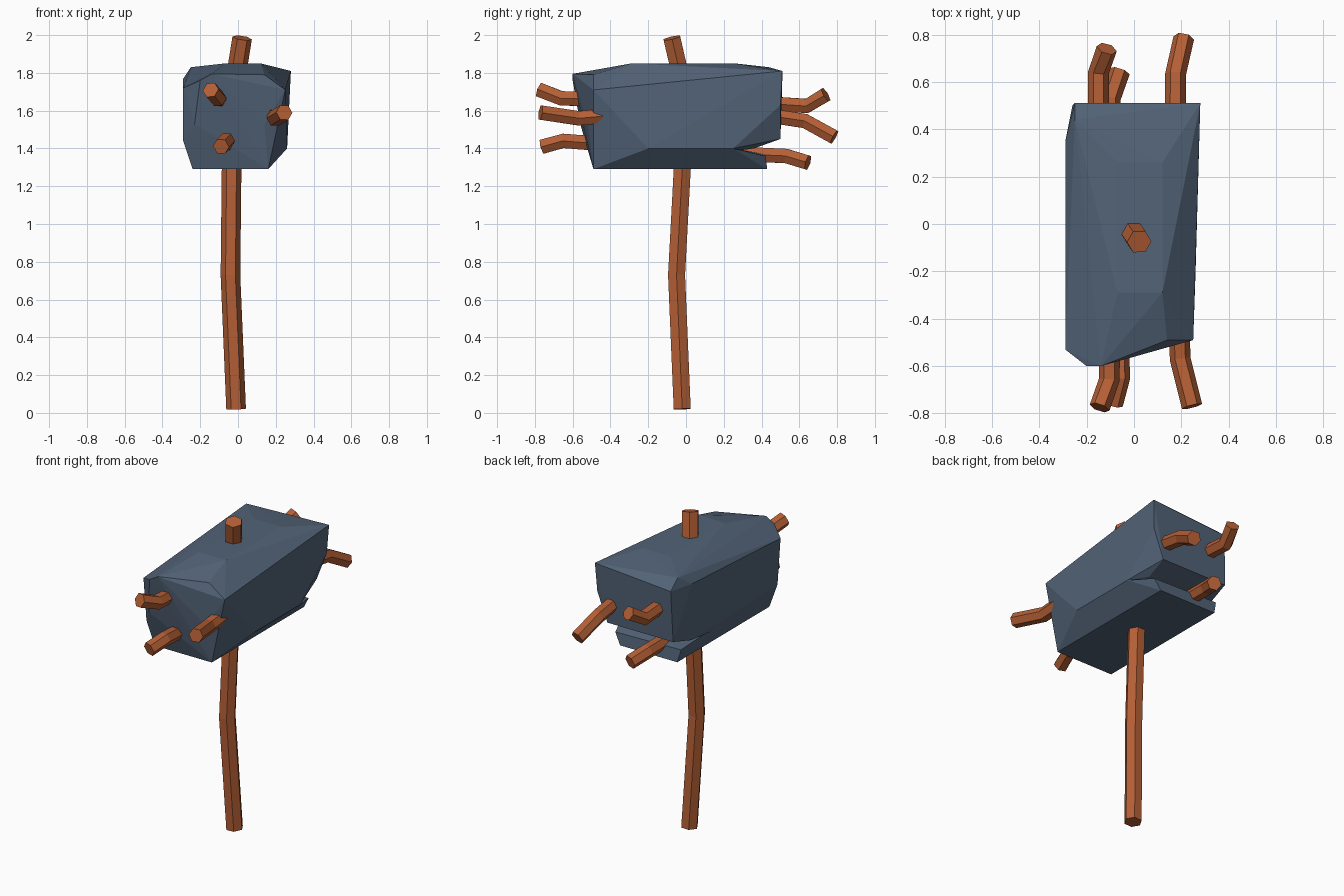
import bpy, bmesh, math
from mathutils import Vector

cube = bpy.data.objects.get("Cube")
if cube:
    bpy.data.objects.remove(cube, do_unlink=True)


def material(name, rgb):
    m = bpy.data.materials.new(name)
    m.use_nodes = True
    m.diffuse_color = (*rgb, 1)
    m.node_tree.nodes["Principled BSDF"].inputs["Base Color"].default_value = (*rgb, 1)
    return m


slate = material("slate_blue", (0.085, 0.125, 0.185))
wood = material("red_brown_wood", (0.46, 0.115, 0.036))


def add_object(name, bm, mat):
    bmesh.ops.recalc_face_normals(bm, faces=bm.faces)
    mesh = bpy.data.meshes.new(name)
    bm.to_mesh(mesh)
    bm.free()
    mesh.materials.append(mat)
    obj = bpy.data.objects.new(name, mesh)
    bpy.context.collection.objects.link(obj)
    return obj


def hull(name, points, mat):
    """Faceted rock: convex hull of a few corners, flat areas merged."""
    bm = bmesh.new()
    for p in points:
        bm.verts.new(p)
    result = bmesh.ops.convex_hull(bm, input=bm.verts)
    loose = [v for v in bm.verts if not v.link_faces]
    bmesh.ops.delete(bm, geom=loose, context="VERTS")
    bmesh.ops.dissolve_limit(bm, angle_limit=math.radians(1), verts=bm.verts, edges=bm.edges)
    return add_object(name, bm, mat)


def stick(name, path, radius):
    """Bent six-sided stick, with corners pointing along x."""
    pts = [Vector(p) for p in path]
    bm = bmesh.new()
    rings = []
    for i, p in enumerate(pts):
        along = (pts[min(i + 1, len(pts) - 1)] - pts[max(i - 1, 0)]).normalized()
        side = (Vector((1, 0, 0)) - along * along.x).normalized()
        other = along.cross(side)
        rings.append([bm.verts.new(p + radius * (side * math.cos(k * math.pi / 3)
                                                 + other * math.sin(k * math.pi / 3)))
                      for k in range(6)])
    for a, b in zip(rings, rings[1:]):
        for k in range(6):
            n = (k + 1) % 6
            bm.faces.new((a[k], a[n], b[n], b[k]))
    bm.faces.new(rings[0])
    bm.faces.new(rings[-1])
    return add_object(name, bm, wood)


# Corners shared by the head and its underside
front_bottom = [(0.16, -0.49, 1.29), (-0.24, -0.49, 1.29), (-0.29, -0.5, 1.44)]
right_edge = [(0.26, -0.2, 1.4), (0.26, 0.25, 1.4)]

# Stone head
head = hull("stone_head", front_bottom + right_edge + [
    # top
    (-0.07, -0.29, 1.85), (0.12, -0.29, 1.85), (0.12, 0.26, 1.85), (-0.07, 0.26, 1.85),
    (0.25, -0.49, 1.71), (0.28, 0.51, 1.81), (-0.25, 0.44, 1.83),
    # front
    (-0.14, -0.6, 1.795), (-0.2, -0.6, 1.76), (0.14, -0.49, 1.79),
    (-0.23, -0.56, 1.53), (0.14, -0.52, 1.53), (-0.29, -0.53, 1.72),
    # back and undercut
    (-0.25, 0.51, 1.77), (-0.29, 0.35, 1.77), (0.27, 0.5, 1.63), (0.26, 0.34, 1.6),
    (0.2, 0.5, 1.45), (-0.26, 0.5, 1.45), (0.19, 0.36, 1.4), (-0.28, 0.35, 1.41),
], slate)

# Underside ledge, merged into the head
ledge = hull("stone_ledge", front_bottom + right_edge + [
    (0.16, 0.43, 1.29), (-0.24, 0.43, 1.29), (0.2, 0.42, 1.36), (-0.26, 0.42, 1.37),
], slate)
union = head.modifiers.new("merge_ledge", "BOOLEAN")
union.operation = "UNION"
union.solver = "EXACT"
union.object = ledge
bpy.context.view_layer.update()
merged = bpy.data.meshes.new_from_object(head.evaluated_get(bpy.context.evaluated_depsgraph_get()))
head.modifiers.clear()
head.data = merged
bpy.data.objects.remove(ledge, do_unlink=True)

# Handle through the head
stick("handle", [(-0.01, -0.02, 0.02), (-0.04, -0.05, 0.73),
                 (-0.03, 0, 1.66), (0.022, -0.075, 1.985)], 0.052)

# Short sticks poking out of both ends
pegs = {
    "front_upper_peg": [(-0.1, -0.4, 1.66), (-0.105, -0.66, 1.665), (-0.145, -0.775, 1.71)],
    "front_lower_peg": [(-0.07, -0.4, 1.42), (-0.06, -0.65, 1.44), (-0.09, -0.76, 1.41)],
    "front_left_peg": [(0.19, -0.4, 1.575), (0.195, -0.57, 1.56), (0.245, -0.77, 1.59)],
    "back_upper_peg": [(-0.15, 0.4, 1.64), (-0.15, 0.64, 1.625), (-0.115, 0.74, 1.685)],
    "back_left_peg": [(0.175, 0.4, 1.58), (0.175, 0.63, 1.545), (0.21, 0.785, 1.46)],
    "back_lower_peg": [(-0.11, 0.3, 1.37), (-0.1, 0.53, 1.36), (-0.06, 0.645, 1.325)],
}
for name, path in pegs.items():
    stick(name, path, 0.044)
